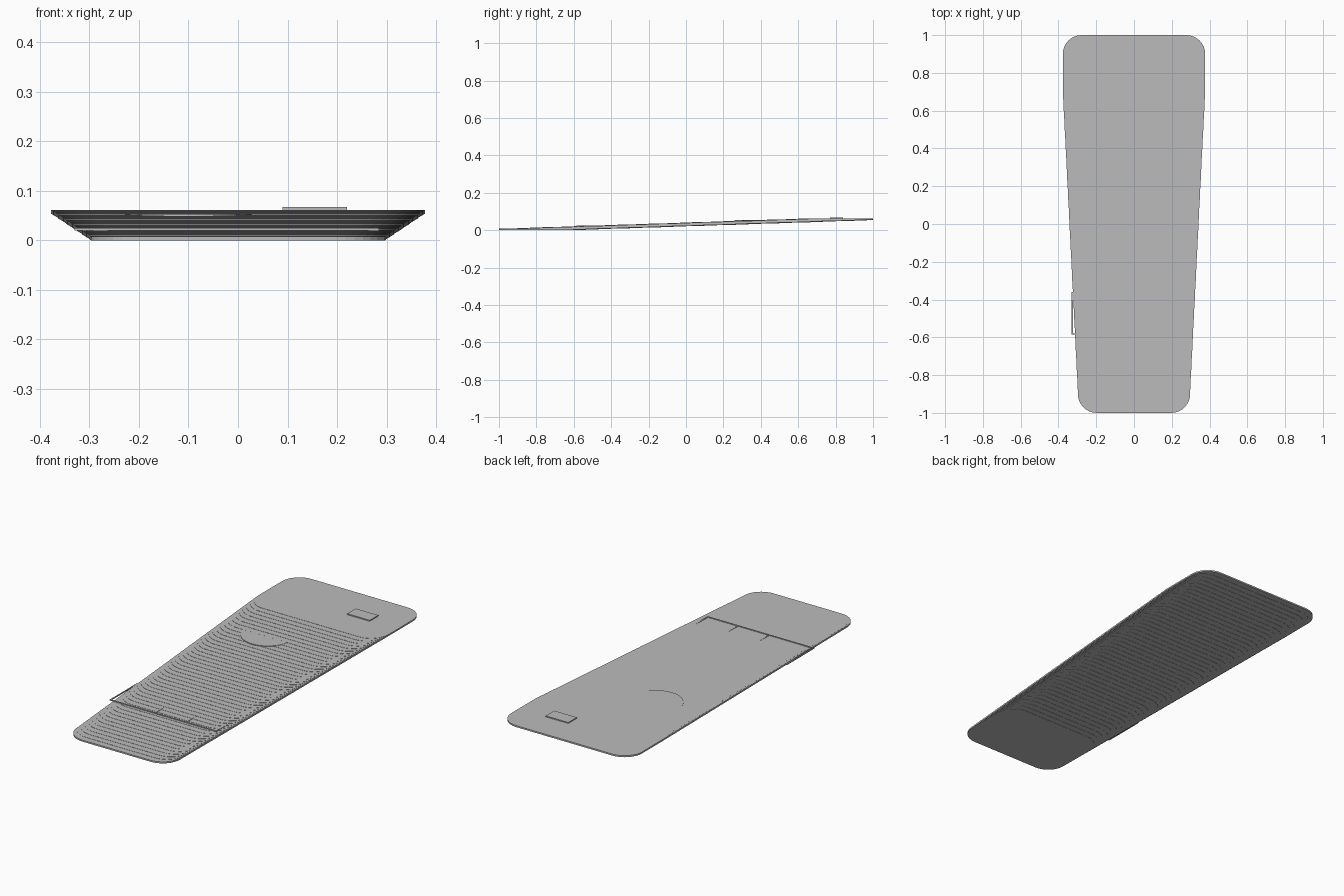
import bpy, bmesh, math

old = bpy.data.objects.get("Cube")
if old:
    bpy.data.objects.remove(old, do_unlink=True)

grey = bpy.data.materials.new("plain grey")
grey.use_nodes = True
GREY = (0.5, 0.5, 0.5, 1)
grey.diffuse_color = GREY
grey.node_tree.nodes["Principled BSDF"].inputs["Base Color"].default_value = GREY

STEPS = 48        # number of lifted layers
RUN, RISE = 1.6, 0.0535
SLAB, LENGTH = 0.008, 0.4


def finish(name, bm):
    bmesh.ops.recalc_face_normals(bm, faces=bm.faces)
    mesh = bpy.data.meshes.new(name)
    bm.to_mesh(mesh)
    bm.free()
    mesh.materials.append(grey)
    ob = bpy.data.objects.new(name, mesh)
    bpy.context.collection.objects.link(ob)
    return ob


def prism(bm, outline, z0, z1):
    """Closed prism over a flat outline."""
    low = [bm.verts.new((x, y, z0)) for x, y in outline]
    high = [bm.verts.new((x, y, z1)) for x, y in outline]
    bm.faces.new(low[::-1])
    bm.faces.new(high)
    for i in range(len(low)):
        j = (i + 1) % len(low)
        bm.faces.new((low[i], low[j], high[j], high[i]))


def rounded(half, y0, y1, r=0.1, seg=8):
    """Rounded rectangle centred on x = 0."""
    corners = [(half - r, y1 - r), (r - half, y1 - r),
               (r - half, y0 + r), (half - r, y0 + r)]
    return [(cx + r * math.cos(a), cy + r * math.sin(a))
            for q, (cx, cy) in enumerate(corners)
            for a in [(q + i / seg) * math.pi / 2 for i in range(seg + 1)]]


def rect(x0, x1, y0, y1):
    return [(x0, y0), (x1, y0), (x1, y1), (x0, y1)]


# Ramp: overlapping layers that climb, move back and widen
bm = bmesh.new()
for k in range(STEPS + 1):
    t = k / STEPS
    front = -1 + RUN * t
    prism(bm, rounded(0.297 + 0.08 * t, front, front + LENGTH),
          RISE * t, RISE * t + SLAB)
finish("stepped_ramp", bm)

# Level marker bar with teeth that sink into the rising steps
bm = bmesh.new()
prism(bm, rect(-0.33, 0.285, -0.585, -0.579), 0.02, 0.0245)
for x in (-0.33, -0.075, 0.105, 0.279):
    prism(bm, rect(x, x + 0.006, -0.58, -0.36), 0.02, 0.0245)
finish("marker_bar", bm)

# Level disc, its rear half buried in the slope
bm = bmesh.new()
prism(bm, [(-0.1 + 0.13 * math.cos(a), 0.39 + 0.13 * math.sin(a))
           for a in [i * math.tau / 48 for i in range(48)]], 0.048, 0.0535)
finish("marker_disc", bm)

# Small raised plate on the flat rear end
bm = bmesh.new()
prism(bm, rect(0.09, 0.22, 0.77, 0.84), 0.058, 0.067)
finish("raised_plate", bm)
